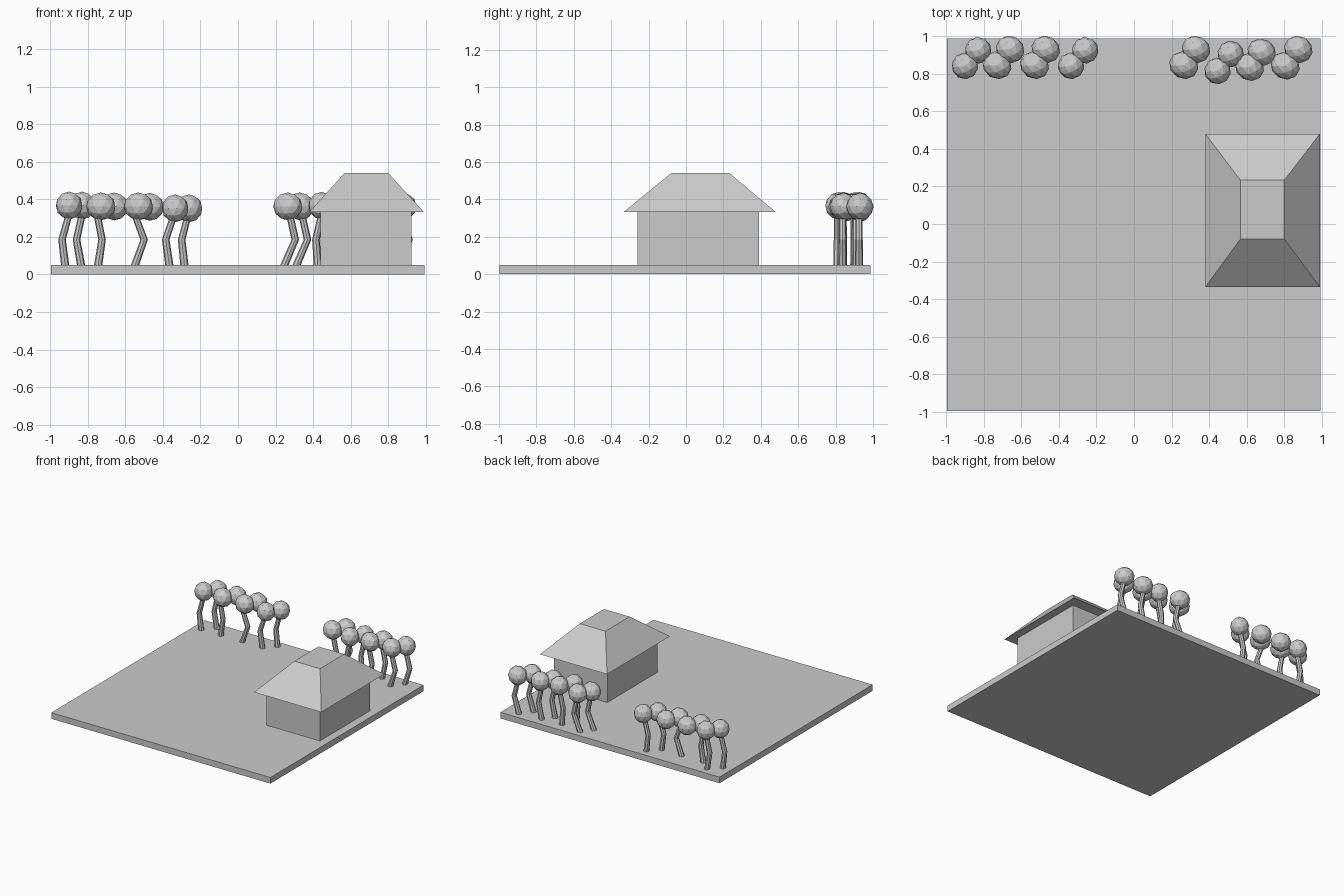
import bpy, bmesh, math
from mathutils import Matrix, Vector

if "Cube" in bpy.data.objects:
    bpy.data.objects.remove(bpy.data.objects["Cube"])

grey = bpy.data.materials.new("plain grey")
grey.diffuse_color = (0.6, 0.6, 0.6, 1)
grey.use_nodes = True
grey.node_tree.nodes["Principled BSDF"].inputs["Base Color"].default_value = grey.diffuse_color


def finish(bm, name):
    bmesh.ops.recalc_face_normals(bm, faces=bm.faces)
    me = bpy.data.meshes.new(name)
    bm.to_mesh(me)
    bm.free()
    me.materials.append(grey)
    ob = bpy.data.objects.new(name, me)
    bpy.context.collection.objects.link(ob)
    return ob


def loft(name, rings):
    """Closed solid through rings of equal point count."""
    bm = bmesh.new()
    vs = [[bm.verts.new(p) for p in r] for r in rings]
    n = len(vs[0])
    for a, b in zip(vs, vs[1:]):
        for i in range(n):
            j = (i + 1) % n
            bm.faces.new((a[i], a[j], b[j], b[i]))
    bm.faces.new(vs[0][::-1])
    bm.faces.new(vs[-1])
    return finish(bm, name)


def rect(x0, x1, y0, y1, z):
    return [(x0, y0, z), (x1, y0, z), (x1, y1, z), (x0, y1, z)]


def circle(x, y, z, r, n=8):
    return [(x + r * math.cos(2 * math.pi * i / n),
             y + r * math.sin(2 * math.pi * i / n), z) for i in range(n)]


def canopy(name, x, y, z, stretch):
    bm = bmesh.new()
    m = (Matrix.Translation((x, y, z)) @ Matrix.Rotation(math.radians(-30), 4, 'Z')
         @ Matrix.Diagonal((0.071 * stretch, 0.071, 0.074, 1)))
    bmesh.ops.create_icosphere(bm, subdivisions=2, radius=1, matrix=m)
    finish(bm, name)


# ground slab
loft("ground_slab", [rect(-0.995, 0.992, -0.997, 0.987, z) for z in (0, 0.05)])

# house: walls and hipped roof with flat top
loft("house_walls", [rect(0.44, 0.925, -0.26, 0.39, z) for z in (0.05, 0.333)])
loft("house_roof", [rect(0.38, 0.99, -0.335, 0.48, 0.332),
                    rect(0.567, 0.80, -0.08, 0.233, 0.54)])

# trees: canopy x, y, z, stretch, then trunk x offsets at base, kink, top (None = no trunk)
trees = [
    (-0.90, 0.842, 0.367, 1.00, (-0.02, -0.037, 0.0)),
    (-0.83, 0.925, 0.367, 1.00, (-0.005, -0.03, 0.0)),
    (-0.73, 0.845, 0.362, 1.13, (-0.015, 0.006, -0.02)),
    (-0.66, 0.930, 0.362, 1.10, None),
    (-0.53, 0.845, 0.362, 1.13, (-0.02, 0.03, -0.02)),
    (-0.47, 0.930, 0.360, 1.10, None),
    (-0.335, 0.842, 0.352, 1.00, (-0.03, -0.05, -0.005)),
    (-0.26, 0.925, 0.352, 1.00, (-0.025, -0.04, -0.005)),
    (0.265, 0.845, 0.362, 1.13, (-0.02, 0.04, 0.01)),
    (0.33, 0.930, 0.362, 1.10, (-0.02, 0.04, 0.01)),
    (0.445, 0.815, 0.365, 1.00, (-0.02, -0.03, 0.0)),
    (0.515, 0.905, 0.365, 1.00, (-0.02, -0.03, 0.0)),
    (0.615, 0.835, 0.362, 1.13, (-0.01, 0.02, -0.01)),
    (0.68, 0.915, 0.362, 1.10, (-0.01, 0.02, -0.01)),
    (0.805, 0.842, 0.362, 1.13, (-0.01, 0.035, 0.0)),
    (0.875, 0.930, 0.362, 1.10, (-0.01, 0.035, 0.0)),
]
for i, (x, y, z, s, bend) in enumerate(trees, 1):
    canopy(f"tree_canopy_{i}", x, y, z, s)
    if bend:
        rows = zip(bend, (0.045, 0.185, 0.32), (0.022, 0.020, 0.019))
        loft(f"tree_trunk_{i}", [circle(x + dx, y - 0.005, h, r) for dx, h, r in rows])
